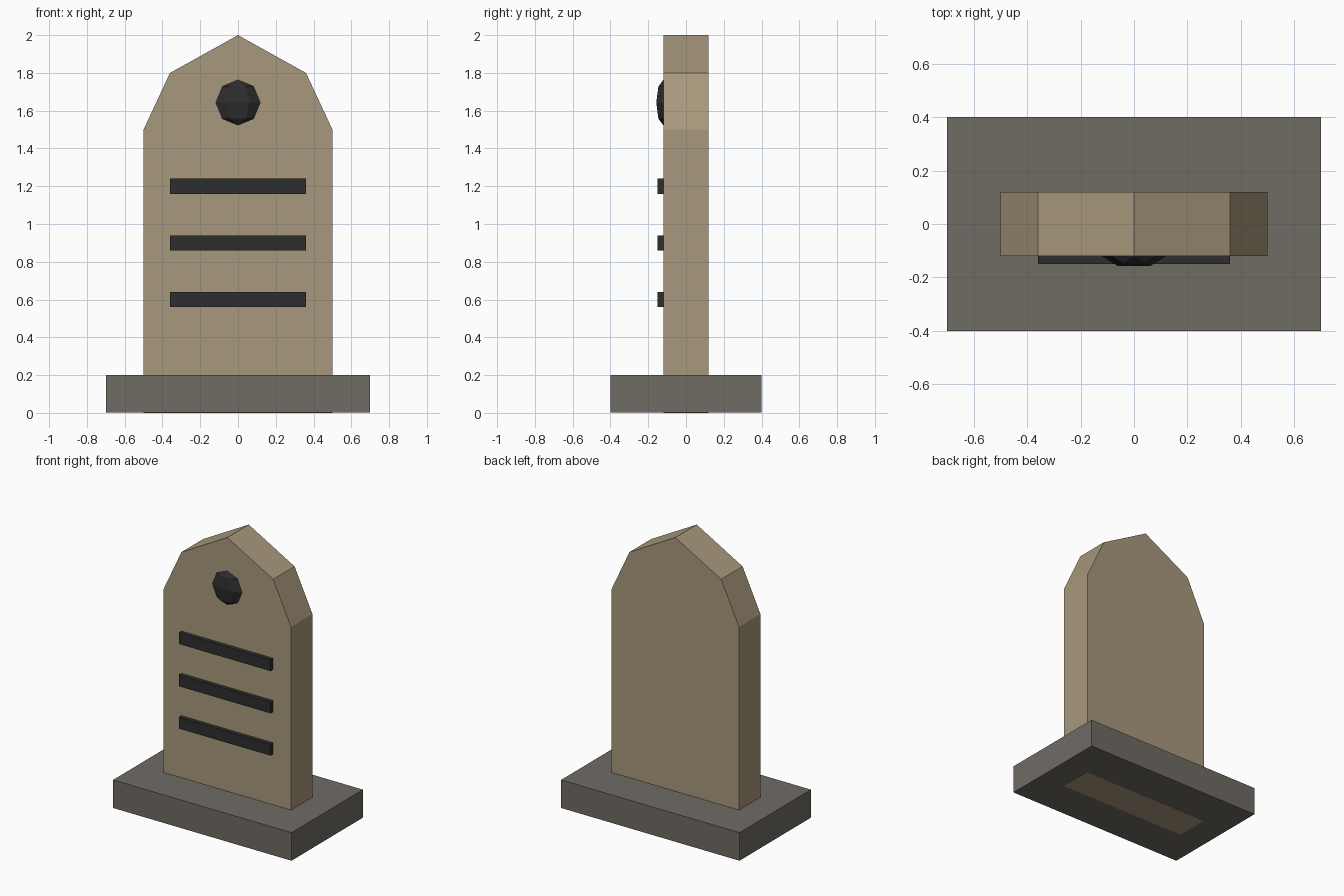
import bpy, bmesh
from mathutils import Matrix, Vector

cube = bpy.data.objects.get("Cube")
if cube:
    bpy.data.objects.remove(cube, do_unlink=True)


def material(name, rgb):
    """Flat material from 0-255 sRGB values."""
    lin = [((c / 255 + 0.055) / 1.055) ** 2.4 for c in rgb]
    m = bpy.data.materials.new(name)
    m.use_nodes = True
    m.diffuse_color = (*lin, 1)
    bsdf = next(n for n in m.node_tree.nodes if n.type == 'BSDF_PRINCIPLED')
    bsdf.inputs["Base Color"].default_value = (*lin, 1)
    return m


sandstone = material("sandstone", (168, 153, 125))
grey_stone = material("grey stone", (112, 107, 100))
charcoal = material("charcoal", (45, 45, 46))


def finish(name, bm, mat):
    bmesh.ops.recalc_face_normals(bm, faces=bm.faces)
    mesh = bpy.data.meshes.new(name)
    bm.to_mesh(mesh)
    bm.free()
    mesh.materials.append(mat)
    obj = bpy.data.objects.new(name, mesh)
    bpy.context.collection.objects.link(obj)
    return obj


def box(name, low, high, mat):
    low, high = Vector(low), Vector(high)
    bm = bmesh.new()
    place = Matrix.Translation((low + high) / 2) @ Matrix.Diagonal((*(high - low), 1))
    bmesh.ops.create_cube(bm, size=1, matrix=place)
    finish(name, bm, mat)


# Plinth; the slab passes through it and shows on the underside
box("plinth", (-0.7, -0.4, 0.001), (0.7, 0.4, 0.2), grey_stone)

# Upright slab: half profile mirrored, then extruded through its thickness
half = [(0.5, 0), (0.5, 1.5), (0.36, 1.8)]
outline = half + [(0, 2)] + [(-x, z) for x, z in reversed(half)]
bm = bmesh.new()
face = bm.faces.new([bm.verts.new((x, -0.12, z)) for x, z in outline])
back = bmesh.ops.extrude_face_region(bm, geom=[face])
bmesh.ops.translate(bm, vec=(0, 0.24, 0),
                    verts=[v for v in back["geom"] if isinstance(v, bmesh.types.BMVert)])
# The extrude keeps the front face, so the slab stays closed
finish("slab", bm, sandstone)

# Raised bars on the front
for label, z in (("lower", 0.6), ("middle", 0.9), ("upper", 1.2)):
    box(label + "_bar", (-0.36, -0.15, z - 0.04), (0.36, -0.11, z + 0.04), charcoal)

# Flattened six-sided boss with a vertex facing forward
bm = bmesh.new()
turn = Matrix.Rotation(1.5708, 4, 'Z')
place = Matrix.Translation((0, -0.12, 1.643)) @ Matrix.Diagonal((0.12, 0.043, 0.12, 1)) @ turn
bmesh.ops.create_uvsphere(bm, u_segments=6, v_segments=4, radius=1, matrix=place)
finish("boss", bm, charcoal)
